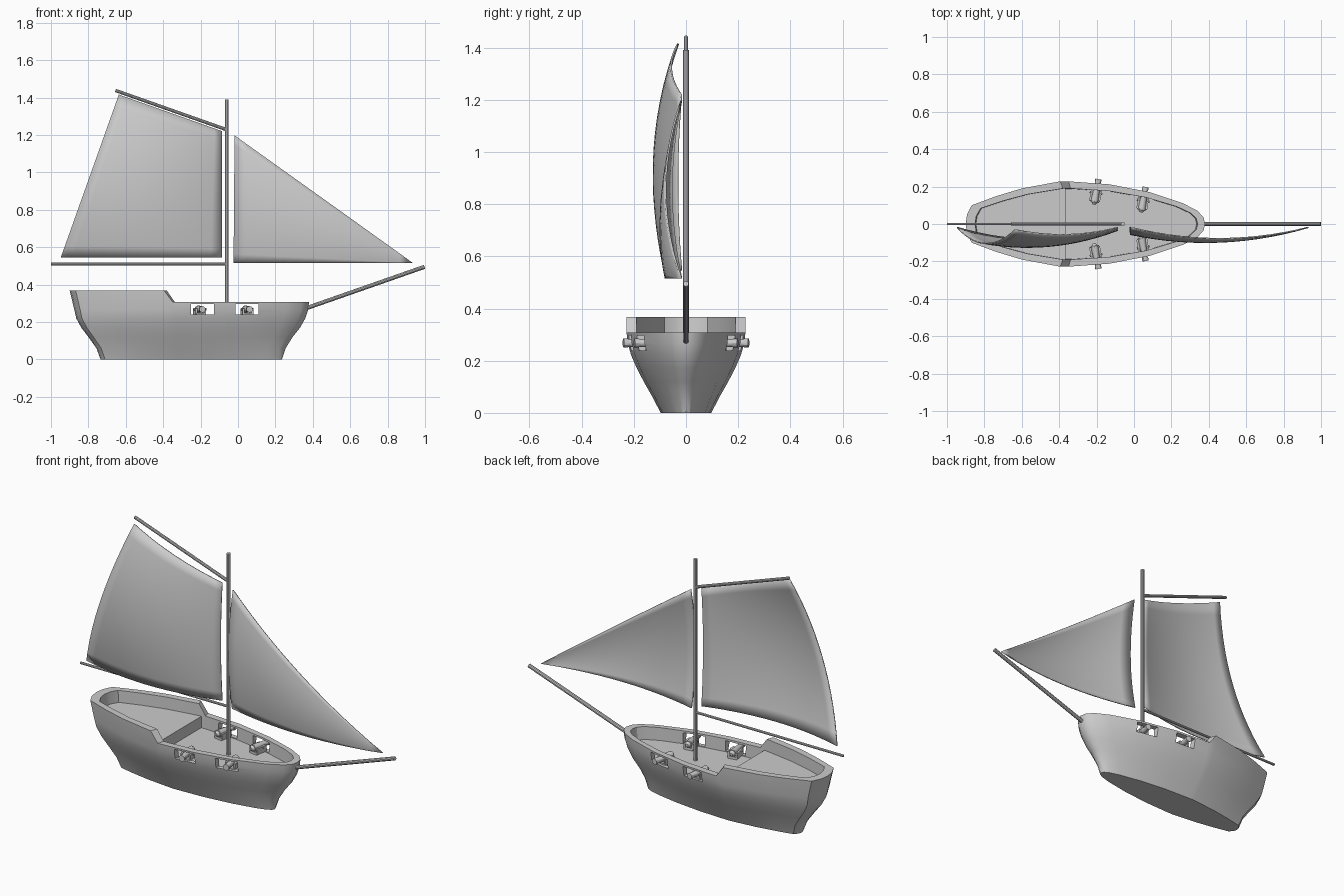
import bpy, bmesh, math
from mathutils import Vector, Matrix

if "Cube" in bpy.data.objects:
    bpy.data.objects.remove(bpy.data.objects["Cube"])


def make(name, bm, smooth=True):
    bmesh.ops.recalc_face_normals(bm, faces=bm.faces)
    me = bpy.data.meshes.new(name)
    bm.to_mesh(me)
    bm.free()
    ob = bpy.data.objects.new(name, me)
    bpy.context.collection.objects.link(ob)
    if smooth:
        shade(ob)
    return ob


def activate(ob):
    bpy.ops.object.select_all(action='DESELECT')
    ob.select_set(True)
    bpy.context.view_layer.objects.active = ob


def shade(ob):
    activate(ob)
    bpy.ops.object.shade_smooth_by_angle(angle=math.radians(30))


def rod(bm, a, b, r1, r2=None, seg=10):
    a, b = Vector(a), Vector(b)
    d = b - a
    m = Matrix.Translation((a + b) / 2) @ d.to_track_quat('Z', 'Y').to_matrix().to_4x4()
    bmesh.ops.create_cone(bm, cap_ends=True, segments=seg, radius1=r1,
                          radius2=r1 if r2 is None else r2, depth=d.length, matrix=m)


def box(bm, c, s):
    bmesh.ops.create_cube(bm, size=1, matrix=Matrix.Translation(c) @ Matrix.Diagonal((*s, 1)))


# Hull outline at the rail, stern to bow, one side
half = [(-.90, 0), (-.893, .05), (-.868, .10), (-.74, .148), (-.6, .19), (-.395, .228),
        (-.35, .228), (-.13, .212), (.085, .17), (.26, .112), (.34, .07), (.372, .035), (.38, 0)]
STEP = 5  # last outline point of the raised stern rail


def outline(x0, x1, w):
    pts = [(x0 + (x + .9) / 1.28 * (x1 - x0), y * w / .228) for x, y in half]
    return pts + [(x, -y) for x, y in pts[-2:0:-1]]


def rail(i):
    n = 2 * len(half) - 2
    return .368 if min(i, n - i) <= STEP else .308


# Hull: outer skin, rail, inner bulwark and main deck in one closed shell
levels = [(0, -.735, .235, .097), (.06, -.757, .255, .128), (.12, -.80, .292, .162),
          (.17, -.838, .332, .188), (.22, -.865, .36, .21), (.265, -.875, .375, .223),
          (None, -.90, .38, .228), (None, -.85, .34, .19), (.235, -.84, .335, .188)]
bm = bmesh.new()
rings = [[bm.verts.new((x, y, rail(i) if z is None else z))
          for i, (x, y) in enumerate(outline(x0, x1, w))] for z, x0, x1, w in levels]
for r, s in zip(rings, rings[1:]):
    for i in range(len(r)):
        j = (i + 1) % len(r)
        bm.faces.new((r[i], r[j], s[j], s[i]))
bm.faces.new(rings[0])
bm.faces.new(rings[-1])
hull = make("hull", bm, False)

# Gun ports cut through the bulwark
bm = bmesh.new()
for x in (-.19, .048):
    for s in (1, -1):
        box(bm, (x, s * .2, .2685), (.122, .24, .057))
cutter = make("gun_port_cutter", bm, False)
cutter.hide_render = True
cutter.hide_viewport = False
mod = hull.modifiers.new("ports", 'BOOLEAN')
mod.operation = 'DIFFERENCE'
mod.solver = 'EXACT'
mod.object = cutter
activate(hull)
bpy.ops.object.modifier_apply(modifier=mod.name)
bpy.data.objects.remove(cutter)
shade(hull)

# Raised stern deck
bm = bmesh.new()
pts = [p for p in outline(-.855, .34, .198)[:STEP + 1]] + [(-.365, .198)]
pts += [(x, -y) for x, y in pts[:0:-1]]
f = bm.faces.new([bm.verts.new((x, y, .23)) for x, y in pts])
up = bmesh.ops.extrude_face_region(bm, geom=[f])
bmesh.ops.translate(bm, vec=(0, 0, .07), verts=[v for v in up['geom'] if isinstance(v, bmesh.types.BMVert)])
if not f.is_valid or len(bm.faces) < len(pts) + 2:
    bm.faces.new([v for v in bm.verts if v.co.z < .24][:len(pts)])
make("stern_deck", bm, False)

# Mast and spars
for name, a, b, r in [("mast", (-.06, 0, .23), (-.06, 0, 1.39), .011),
                      ("boom", (-1, 0, .51), (-.06, 0, .51), .007),
                      ("gaff", (-.655, 0, 1.438), (-.06, 0, 1.228), .009),
                      ("bowsprit", (.36, 0, .272), (.997, 0, .495), .011)]:
    bm = bmesh.new()
    rod(bm, a, b, r)
    make(name, bm)


def bump(t):
    return 4 * t * (1 - t)


# Sails: billowed grids, u from mast outwards, v from foot to head
def sail(name, foot0, foot1, head0, head1, belly, n=14):
    bm = bmesh.new()
    grid = []
    for i in range(n + 1):
        u = i / n
        row = []
        for j in range(n + 1):
            v = j / n
            lo = Vector(foot0).lerp(Vector(foot1), u)
            hi = Vector(head0).lerp(Vector(head1), u)
            x, z = lo.lerp(hi, v)
            row.append(bm.verts.new((x, -.018 - belly(u, v), z)))
        grid.append(row)
    for i in range(n):
        for j in range(n):
            bm.faces.new((grid[i][j], grid[i + 1][j], grid[i + 1][j + 1], grid[i][j + 1]))
    bmesh.ops.remove_doubles(bm, verts=bm.verts, dist=1e-5)
    ob = make(name, bm)
    m = ob.modifiers.new("thickness", 'SOLIDIFY')
    m.thickness = .007
    m.offset = 0
    return ob


sail("mainsail", (-.086, .545), (-.947, .545), (-.086, 1.22), (-.637, 1.415),
     lambda u, v: .065 * bump(u) * (1 - .5 * v) + bump(v) * (.015 + .065 * u) + .012 * u * v)
sail("jib", (-.023, .516), (.933, .516), (-.018, 1.197), (.933, .516),
     lambda u, v: .06 * bump(u) + .037 * bump(v) * (1 - u))

# Cannons: barrel and carriage, mirrored to both sides
for k, (x, y) in enumerate([(-.19, .24), (.062, .198)]):
    for side, s in (("back", 1), ("front", -1)):
        bm = bmesh.new()
        rod(bm, (0, -.125, .268), (0, -.01, .268), .021, .014, 12)
        rod(bm, (0, -.018, .268), (0, 0, .268), .017, .017, 12)
        rod(bm, (0, -.138, .268), (0, -.12, .268), .008, .021, 12)
        rod(bm, (-.034, -.075, .268), (.034, -.075, .268), .006, .006, 8)
        for c in (-.024, .024):
            box(bm, (c, -.085, .256), (.01, .07, .034))
        box(bm, (0, -.085, .241), (.05, .075, .014))
        bmesh.ops.transform(bm, verts=bm.verts, matrix=Matrix.Diagonal((1, s, 1, 1))
                            @ Matrix.Translation((x, y, 0)) @ Matrix.Rotation(math.radians(-10), 4, 'Z'))
        make(f"cannon_{side}_{k + 1}", bm)
